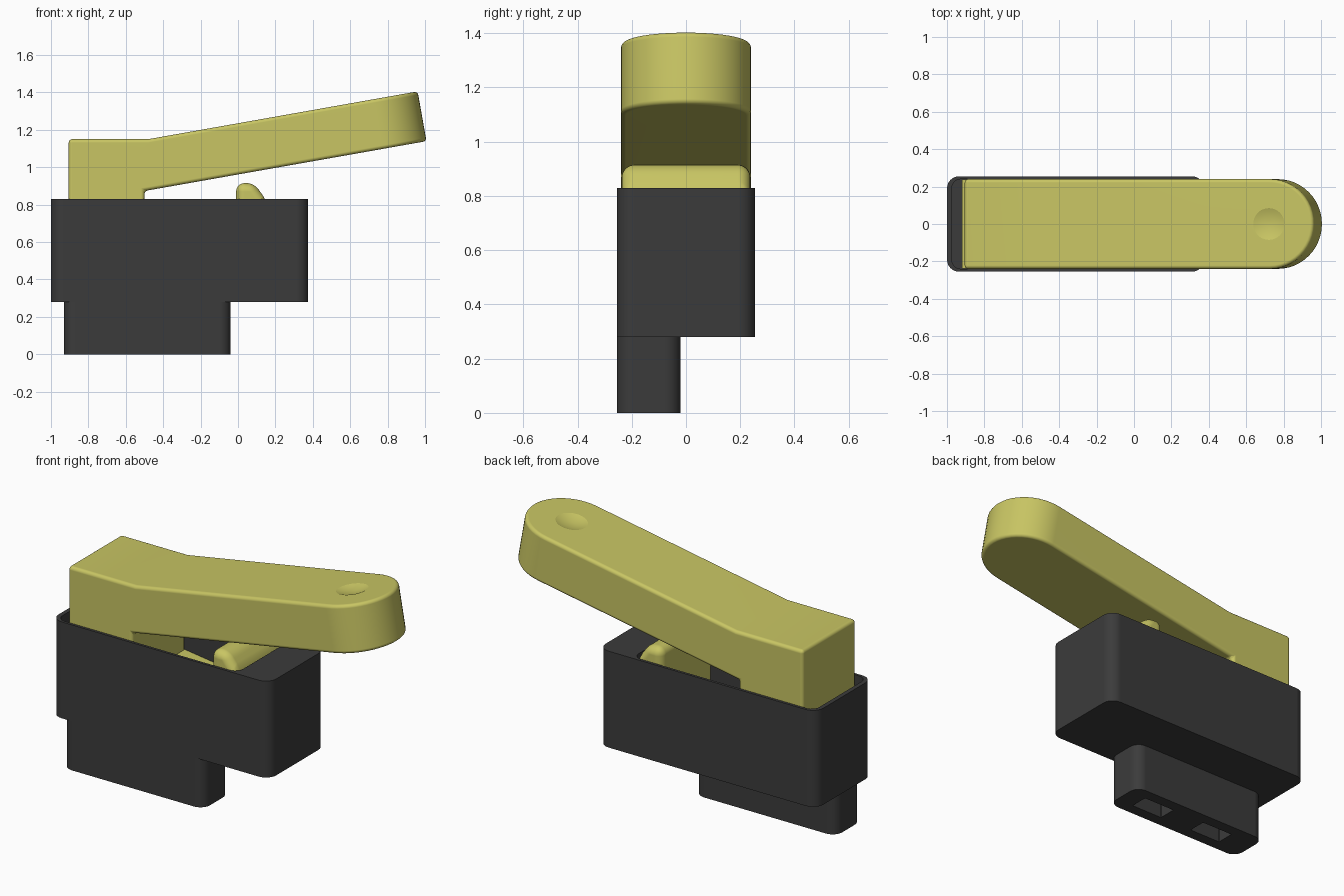
import bpy, bmesh, math
from mathutils import Vector

if "Cube" in bpy.data.objects:
    bpy.data.objects.remove(bpy.data.objects["Cube"], do_unlink=True)


def make_material(name, rgb, rough=0.6):
    m = bpy.data.materials.new(name)
    m.use_nodes = True
    m.diffuse_color = (*rgb, 1)
    b = m.node_tree.nodes["Principled BSDF"]
    b.inputs["Base Color"].default_value = (*rgb, 1)
    b.inputs["Roughness"].default_value = rough
    return m


CHARCOAL = make_material("charcoal plastic", (0.044, 0.044, 0.044))
YELLOW = make_material("muted yellow plastic", (0.58, 0.56, 0.125))


def to_object(name, bm, mat):
    bmesh.ops.recalc_face_normals(bm, faces=bm.faces)
    me = bpy.data.meshes.new(name)
    bm.to_mesh(me)
    bm.free()
    me.materials.append(mat)
    ob = bpy.data.objects.new(name, me)
    bpy.context.collection.objects.link(ob)
    return ob


def prism(name, loop, offset, mat):
    """Extrude a closed planar loop along an offset vector."""
    bm = bmesh.new()
    face = bm.faces.new([bm.verts.new(p) for p in loop])
    ext = bmesh.ops.extrude_face_region(bm, geom=[face])["geom"]
    bmesh.ops.translate(bm, vec=offset, verts=[v for v in ext if isinstance(v, bmesh.types.BMVert)])
    return to_object(name, bm, mat)


def rounded_block(name, x, y, z, r, mat, steps=6):
    """Upright block with rounded vertical corners."""
    pts = []
    for k, (cx, cy) in enumerate([(x[1] - r, y[1] - r), (x[0] + r, y[1] - r),
                                  (x[0] + r, y[0] + r), (x[1] - r, y[0] + r)]):
        for i in range(steps + 1):
            a = math.pi / 2 * (k + i / steps)
            pts.append((cx + r * math.cos(a), cy + r * math.sin(a), z[0]))
    return prism(name, pts, (0, 0, z[1] - z[0]), mat)


def bevel(ob, width, segments=6):
    m = ob.modifiers.new("soft edges", "BEVEL")
    m.width, m.segments = width, segments
    m.limit_method, m.angle_limit = "ANGLE", math.radians(30)


def cut(ob, cutter):
    m = ob.modifiers.new("cut", "BOOLEAN")
    m.operation, m.solver, m.object = "DIFFERENCE", "EXACT", cutter


def finish(ob, cutters=(), angle=30):
    """Apply modifiers, drop the cutters and set the shading."""
    dg = bpy.context.evaluated_depsgraph_get()
    ob.data = bpy.data.meshes.new_from_object(ob.evaluated_get(dg))
    ob.modifiers.clear()
    for c in cutters:
        bpy.data.objects.remove(c, do_unlink=True)
    bpy.ops.object.select_all(action="DESELECT")
    ob.select_set(True)
    bpy.context.view_layer.objects.active = ob
    bpy.ops.object.shade_smooth_by_angle(angle=math.radians(angle))
    w = ob.modifiers.new("weighted normals", "WEIGHTED_NORMAL")
    w.keep_sharp = True


# Housing with an open well for the rocker
housing = rounded_block("housing", (-1.0, 0.375), (-0.255, 0.255), (0.28, 0.83), 0.065, CHARCOAL)
well = rounded_block("well_cutter", (-0.975, 0.165), (-0.24, 0.24), (0.42, 0.95), 0.05, CHARCOAL)
well.hide_render = True
cut(housing, well)
finish(housing, [well])

# Lower connector with two sockets underneath
connector = rounded_block("connector", (-0.93, -0.04), (-0.255, -0.02), (0.0, 0.28), 0.06, CHARCOAL)
sockets = []
for cx in (-0.66, -0.25):
    s = rounded_block("socket_cutter", (cx - 0.1, cx + 0.1), (-0.19, -0.085), (-0.1, 0.12), 0.004, CHARCOAL, 1)
    s.hide_render = True
    cut(connector, s)
    sockets.append(s)
finish(connector, sockets)

# Rocker floor and raised ridge inside the well
W = 0.237
floor_profile = [(-0.92, 0.43), (0.1, 0.43), (0.1, 0.52), (-0.5, 0.60), (-0.92, 0.60)]
rocker = prism("rocker_floor", [(x, -W, z) for x, z in floor_profile], (0, 2 * W, 0), YELLOW)
finish(rocker)
ridge_profile = [(-0.01, 0.44), (0.155, 0.44), (0.155, 0.82), (0.085, 0.915), (-0.01, 0.915)]
ridge = prism("rocker_ridge", [(x, -W, z) for x, z in ridge_profile], (0, 2 * W, 0), YELLOW)
bevel(ridge, 0.045)
finish(ridge)

# Lever: upright stem flowing into a tilted arm with a round tip
TILT, H, THICK, LENGTH = math.radians(10.05), 0.24, 0.27, 1.463
along = Vector((math.cos(TILT), 0, math.sin(TILT)))
normal = Vector((-math.sin(TILT), 0, math.cos(TILT)))
base = Vector((-0.48, 0, 1.15))
bm = bmesh.new()


def pair(x, z):
    return [bm.verts.new((x, s * H, z)) for s in (-1, 1)]


top_start, under_start = pair(-0.48, 1.15), pair(-0.50, 0.873)
foot_front, foot_back, back_top = pair(-0.50, 0.59), pair(-0.905, 0.59), pair(-0.905, 1.15)
tip_top, tip_under = [], []
for i in range(25):
    a = -math.pi / 2 + math.pi * i / 24
    p = base + along * (LENGTH - H + H * math.cos(a)) + Vector((0, H * math.sin(a), 0))
    tip_top.append(bm.verts.new(p))
    tip_under.append(bm.verts.new(p - normal * THICK))
bm.faces.new([top_start[0]] + tip_top + [top_start[1]])
bm.faces.new([under_start[0]] + tip_under + [under_start[1]])
for i in range(24):
    bm.faces.new([tip_top[i], tip_under[i], tip_under[i + 1], tip_top[i + 1]])
for s, e in ((0, 0), (1, -1)):
    bm.faces.new([top_start[s], tip_top[e], tip_under[e], under_start[s]])
    bm.faces.new([foot_back[s], foot_front[s], under_start[s], top_start[s], back_top[s]])
for p, q in ((top_start, back_top), (back_top, foot_back), (foot_back, foot_front), (foot_front, under_start)):
    bm.faces.new([p[0], p[1], q[1], q[0]])
lever = to_object("lever", bm, YELLOW)
bevel(lever, 0.055)

# Shallow finger dimple near the tip
R, DEPTH = 0.248, 0.015
bm = bmesh.new()
bmesh.ops.create_uvsphere(bm, u_segments=48, v_segments=48, radius=R)
dimple = to_object("dimple_cutter", bm, YELLOW)
dimple.hide_render = True
dimple.rotation_euler = (0, -TILT, 0)
dimple.location = base + along * 1.22 + normal * (R - DEPTH)
cut(lever, dimple)
finish(lever, [dimple], 17)
